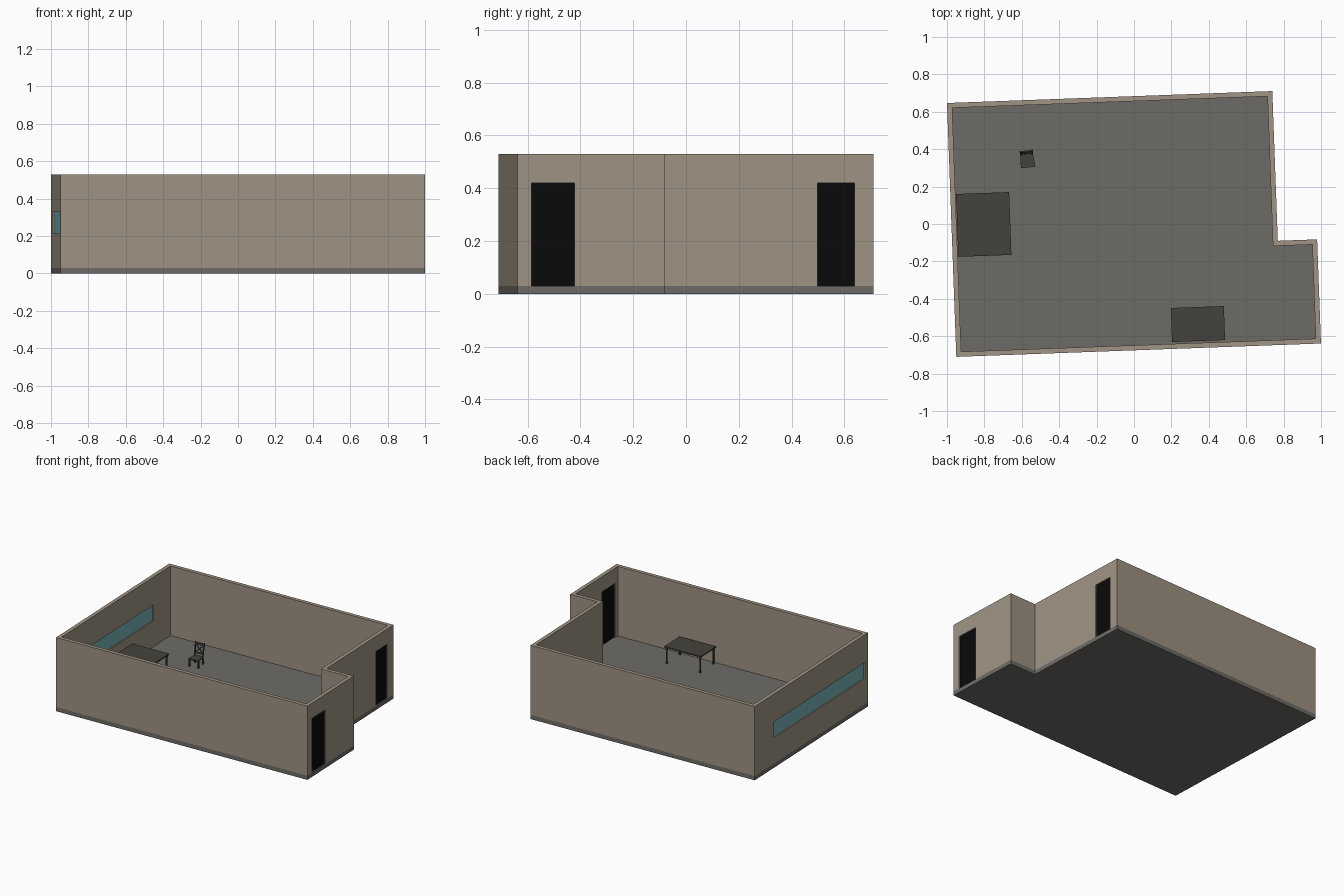
import bpy, bmesh
from math import radians
from mathutils import Matrix, Vector

if "Cube" in bpy.data.objects:
    bpy.data.objects.remove(bpy.data.objects["Cube"])

ROOM = Matrix.Rotation(radians(2.1), 4, 'Z')   # whole room is turned slightly
FLOOR, TOP, T = 0.03, 0.53, 0.027              # slab top, wall top, wall thickness
W, Y0, Y1, NX, NY = 0.9755, -0.675, 0.683, 0.765, -0.118


def material(name, rgb):
    m = bpy.data.materials.new(name)
    m.diffuse_color = (*rgb, 1)
    m.use_nodes = True
    m.node_tree.nodes["Principled BSDF"].inputs["Base Color"].default_value = m.diffuse_color
    return m


WALL = material("wall_paint", (0.35, 0.295, 0.23))
GREY = material("floor_grey", (0.155, 0.148, 0.135))
DARK = material("dark_wood", (0.06, 0.055, 0.046))
BLACK = material("door_black", (0.003, 0.003, 0.003))
GLASS = material("window_glass", (0.18, 0.45, 0.48))


def finish(name, bm, mat, frame=ROOM):
    bmesh.ops.recalc_face_normals(bm, faces=bm.faces)
    bm.transform(frame)
    me = bpy.data.meshes.new(name)
    bm.to_mesh(me)
    bm.free()
    ob = bpy.data.objects.new(name, me)
    bpy.context.collection.objects.link(ob)
    if mat:
        me.materials.append(mat)
    return ob


def add_box(bm, lo, hi):
    lo, hi = Vector(lo), Vector(hi)
    m = Matrix.Translation((lo + hi) / 2) @ Matrix.Diagonal((*(hi - lo), 1))
    bmesh.ops.create_cube(bm, size=1, matrix=m)


def box(name, lo, hi, mat, frame=ROOM):
    bm = bmesh.new()
    add_box(bm, lo, hi)
    return finish(name, bm, mat, frame)


def add_bar(bm, a, b, w, d):
    """Square bar running from a to b."""
    a, b = Vector(a), Vector(b)
    v = b - a
    z = v.normalized()
    x = Vector((0, 1, 0)).cross(z).normalized()
    rot = Matrix((x, z.cross(x), z)).transposed().to_4x4()
    m = Matrix.Translation((a + b) / 2) @ rot @ Matrix.Diagonal((w, d, v.length, 1))
    bmesh.ops.create_cube(bm, size=1, matrix=m)


def outline(t):
    return [(-W + t, Y0 + t), (W - t, Y0 + t), (W - t, NY - t),
            (NX - t, NY - t), (NX - t, Y1 - t), (-W + t, Y1 - t)]


# Floor slab
bm = bmesh.new()
face = bm.faces.new([bm.verts.new((x, y, 0)) for x, y in outline(0)])
ext = bmesh.ops.extrude_face_region(bm, geom=[face], use_keep_orig=True)
bmesh.ops.translate(bm, vec=(0, 0, FLOOR),
                    verts=[g for g in ext["geom"] if isinstance(g, bmesh.types.BMVert)])
finish("floor", bm, GREY)

# Wall ring
bm = bmesh.new()
rings = [[bm.verts.new((x, y, z)) for x, y in outline(t)]
         for t, z in ((0, FLOOR), (0, TOP), (T, TOP), (T, FLOOR))]
for r in range(4):
    a, b = rings[r], rings[(r + 1) % 4]
    for i in range(6):
        j = (i + 1) % 6
        bm.faces.new((a[i], a[j], b[j], b[i]))
walls = finish("walls", bm, WALL)

# Openings with recessed panels: name, outer wall x, side, y range, z range, material
for name, x, s, y0, y1, z0, z1, mat in (
        ("side_door", W, 1, -0.621, -0.459, FLOOR, 0.42, BLACK),
        ("rear_door", NX, 1, 0.471, 0.612, FLOOR, 0.42, BLACK),
        ("window", -W, -1, -0.638, 0.453, 0.215, 0.33, GLASS)):
    mid = x - s * T / 2
    zc = z0 - 0.02 if z0 == FLOOR else z0
    cutter = box("cutter", (mid - 0.03, y0, zc), (mid + 0.03, y1, z1), None)
    cutter.hide_render = True
    mod = walls.modifiers.new("opening", 'BOOLEAN')
    mod.operation, mod.solver, mod.object = 'DIFFERENCE', 'EXACT', cutter
    bpy.context.view_layer.objects.active = walls
    bpy.ops.object.modifier_apply(modifier=mod.name)
    bpy.data.objects.remove(cutter)
    box(name, (mid - 0.005, y0, z0), (mid + 0.005, y1, z1), mat)


# Tables: thin top, thin apron, slim legs with blocky head and foot
def table(name, x0, x1, y0, y1, h=0.153):
    box(name + "_top", (x0, y0, h - 0.009), (x1, y1, h), DARK)
    bm = bmesh.new()
    for lx in (x0 + 0.012, x1 - 0.012):
        for ly in (y0 + 0.012, y1 - 0.012):
            for r, za, zb in ((0.006, h - 0.028, h - 0.009),
                              (0.004, FLOOR + 0.008, h - 0.028),
                              (0.006, FLOOR, FLOOR + 0.008)):
                add_box(bm, (lx - r, ly - r, za), (lx + r, ly + r, zb))
    finish(name + "_legs", bm, DARK)


table("wall_table", -0.945, -0.661, -0.141, 0.195)
table("front_table", 0.18, 0.464, -0.638, -0.456)

# Chair: tapered seat, four legs, leaning lattice back
CH = Matrix.Translation((-0.571, 0.348, FLOOR)) @ Matrix.Rotation(radians(6), 4, 'Z')
bm = bmesh.new()
add_box(bm, (-0.039, -0.046, 0.048), (0.039, 0.03, 0.056))
for v in bm.verts:
    if v.co.y > 0:
        v.co.x *= 0.85
finish("chair_seat", bm, DARK, CH)

bm = bmesh.new()
for s in (-1, 1):
    add_bar(bm, (s * 0.034, -0.04, 0), (s * 0.034, -0.04, 0.048), 0.009, 0.009)
    add_bar(bm, (s * 0.03, 0.03, 0), (s * 0.03, 0.024, 0.05), 0.009, 0.009)
finish("chair_legs", bm, DARK, CH)

bm = bmesh.new()
for s in (-1, 1):
    add_bar(bm, (s * 0.03, 0.023, 0.05), (s * 0.032, 0.043, 0.145), 0.008, 0.008)
    add_bar(bm, (-s * 0.028, 0.029, 0.075), (s * 0.028, 0.039, 0.128), 0.006, 0.005)
add_box(bm, (-0.034, 0.037, 0.126), (0.034, 0.045, 0.142))
add_box(bm, (-0.03, 0.025, 0.07), (0.03, 0.031, 0.078))
finish("chair_back", bm, DARK, CH)
